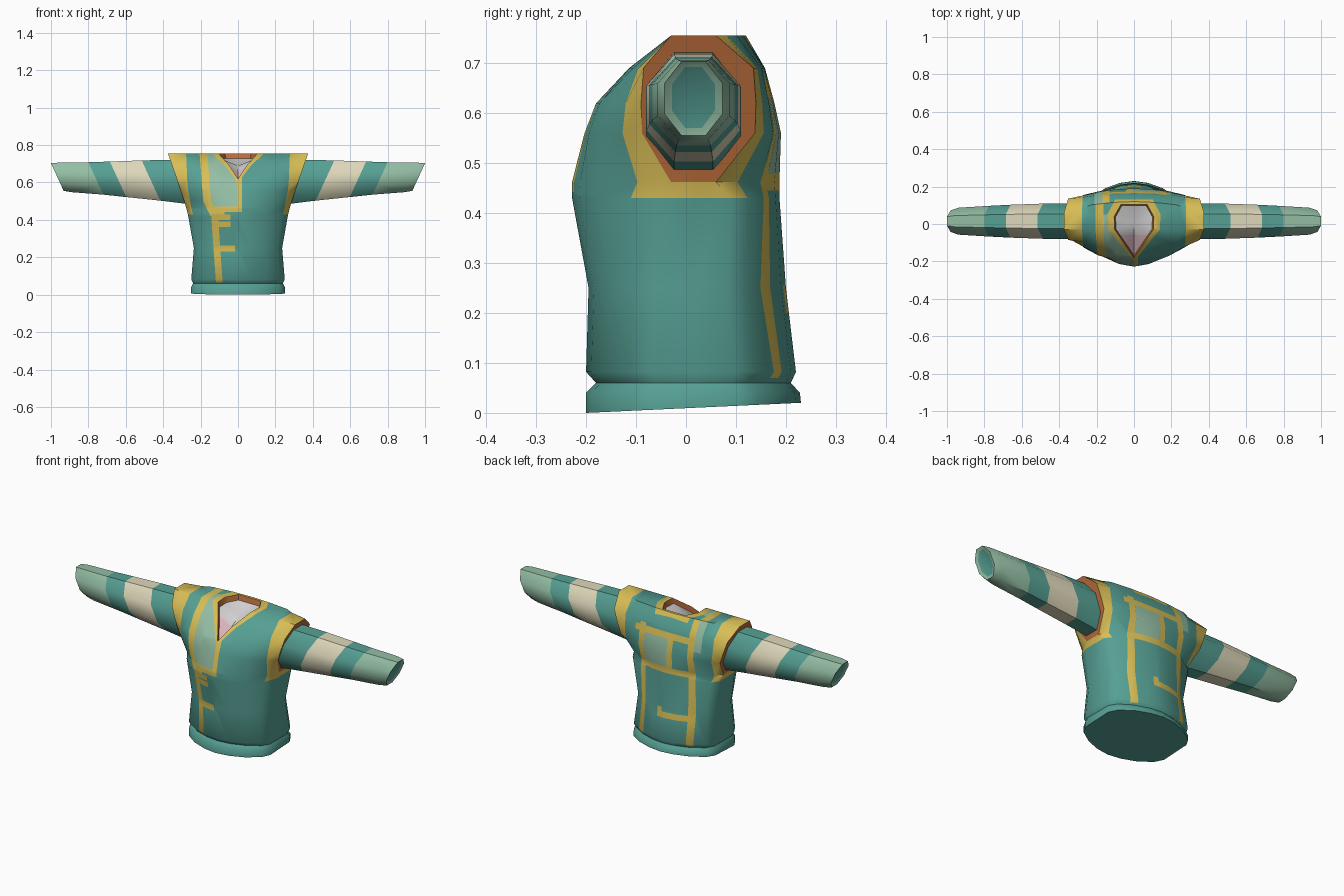
import bpy, bmesh, math
from mathutils import Vector

if "Cube" in bpy.data.objects:
    bpy.data.objects.remove(bpy.data.objects["Cube"])


def lin(c):
    c /= 255
    return c / 12.92 if c <= 0.04045 else ((c + 0.055) / 1.055) ** 2.4


COLOURS = [("teal cloth", (86, 160, 148)), ("yellow trim", (216, 190, 86)),
           ("pale green cloth", (148, 190, 164)), ("cream stripe", (222, 216, 186)),
           ("brown lining", (188, 110, 60)), ("grey inside", (214, 212, 213)),
           ("pink inside", (230, 188, 198))]
TEAL, YELLOW, GREEN, CREAM, BROWN, GREY, PINK = range(7)
MATS = []
for name, rgb in COLOURS:
    m = bpy.data.materials.new(name)
    m.diffuse_color = (*[lin(c) for c in rgb], 1)
    m.use_nodes = True
    m.node_tree.nodes["Principled BSDF"].inputs["Base Color"].default_value = m.diffuse_color
    MATS.append(m)


def finish(bm, name, angle=45):
    bmesh.ops.recalc_face_normals(bm, faces=bm.faces[:])
    me = bpy.data.meshes.new(name)
    bm.to_mesh(me)
    bm.free()
    for m in MATS:
        me.materials.append(m)
    ob = bpy.data.objects.new(name, me)
    bpy.context.collection.objects.link(ob)
    bpy.ops.object.select_all(action='DESELECT')
    ob.select_set(True)
    bpy.context.view_layer.objects.active = ob
    bpy.ops.object.shade_smooth_by_angle(angle=math.radians(angle))


def loft(bm, rings, colour):
    """Skin closed rings; colour(row, column) picks the material."""
    rows = [[bm.verts.new(p) for p in r] for r in rings]
    n = len(rows[0])
    for i in range(len(rows) - 1):
        for j in range(n):
            k = (j + 1) % n
            f = bm.faces.new((rows[i][j], rows[i][k], rows[i + 1][k], rows[i + 1][j]))
            f.material_index = colour(i, j)
    return rows


def paint(bm, poly, axes, mat, test):
    """Cut a convex outline, projected along one axis, into the faces and colour it."""
    u, v = axes
    bm.normal_update()
    area = sum(a[0] * b[1] - b[0] * a[1] for a, b in zip(poly, poly[1:] + poly[:1]))
    if area < 0:
        poly = poly[::-1]
    lo = [min(p[i] for p in poly) for i in (0, 1)]
    hi = [max(p[i] for p in poly) for i in (0, 1)]

    def near(f):
        return all(max(w.co[ax] for w in f.verts) > lo[i] and
                   min(w.co[ax] for w in f.verts) < hi[i] for i, ax in enumerate(axes))
    faces = [f for f in bm.faces if test(f) and near(f)]
    for a, b in zip(poly, poly[1:] + poly[:1]):
        if not faces:
            break
        co, no = Vector(), Vector()
        co[u], co[v] = a
        no[u], no[v] = b[1] - a[1], a[0] - b[0]
        no.normalize()
        geom = faces + list({e for f in faces for e in f.edges}) + list({w for f in faces for w in f.verts})
        res = bmesh.ops.bisect_plane(bm, geom=geom, dist=1e-5, plane_co=co, plane_no=no)
        faces = [f for f in res['geom'] if isinstance(f, bmesh.types.BMFace)
                 and (f.calc_center_median() - co).dot(no) < 0]
    for f in faces:
        f.material_index = mat
    return faces


def box(x0, x1, z0, z1):
    return [(x0, z0), (x1, z0), (x1, z1), (x0, z1)]


def slant(x0, z0, x1, z1, w):
    """Upright stripe of width w from one height to another."""
    return [(x0 - w / 2, z0), (x0 + w / 2, z0), (x1 + w / 2, z1), (x1 - w / 2, z1)]


# Torso: z, side x, side front y, side back y, front y, back y, trim edge fraction
LEVELS = [(0, .25, -.07, .10, -.20, .23, .90), (.04, .25, -.07, .10, -.20, .228, .90),
          (.06, .24, -.06, .09, -.18, .21, .90), (.082, .25, -.07, .10, -.20, .22, .90),
          (.25, .236, -.06, .08, -.195, .20, .90), (.43, .268, -.05, .09, -.228, .187, .90),
          (.462, .276, -.03, .06, -.228, .187, .90), (.56, .307, -.088, .138, -.203, .19, .87),
          (.62, .328, -.09, .14, -.18, .177, .83), (.69, .352, -.085, .135, -.115, .158, .78),
          (.755, .375, -.03, .06, -.03, .12, .74)]


def torso_ring(z, xs, ya, yb, yf, yk, f3):
    front = [(0, 0), (.3, .08), (.62, .3), (f3, .66)]
    half = [(fx * xs, yf + t * (ya - yf)) for fx, t in front]
    half += [(xs, ya), (xs, (ya + yb) / 2), (xs, yb)]
    half += [(fx * xs, yk + t * (yb - yk)) for fx, t in front[::-1]]
    pts = half + [(-x, y) for x, y in half[-2:0:-1]]
    return [(x, y, z + (.047 * (y + .2) if z == 0 else 0)) for x, y in pts]


def torso_colour(row, col):
    c = min(col, 19 - col)
    if row >= 6 and c in (4, 5):
        return BROWN
    if (row >= 6 and c in (3, 6)) or (row == 5 and 3 <= c <= 6):
        return YELLOW
    return TEAL


bm = bmesh.new()
rows = loft(bm, [torso_ring(*l) for l in LEVELS], torso_colour)
bm.faces.new(rows[0])
top = rows[-1]
for s in (1, -1):
    for i in range(3):
        bm.faces.new([top[s * k % 20] for k in (i, i + 1, 9 - i, 10 - i)])
    bm.faces.new([top[s * k % 20] for k in (3, 4, 5, 6, 7)]).material_index = YELLOW
bmesh.ops.recalc_face_normals(bm, faces=bm.faces[:])


def plain(f):
    return f.material_index not in (BROWN, GREY, PINK) and f.calc_center_median().z > .06


def on_front(f):
    return plain(f) and f.normal.y < -.05 and f.normal.z < .95


def on_back(f):
    return plain(f) and f.normal.y > .05 and f.normal.z < .95


def on_shoulder(f):
    return plain(f) and f.normal.z > .95


def on_upper(f):
    return plain(f) and f.normal.z > .05 and f.calc_center_median().z > .5


# Front: green panel, then yellow stripes and tabs
paint(bm, [(-.15, .46), (0, .46), (0, .64), (-.1, .76), (-.18, .76)], (0, 2), GREEN, on_front)
for p in (slant(-.165, .50, -.185, .76, .042), slant(-.125, .42, -.165, .50, .042),
          slant(-.10, .065, -.125, .42, .036), box(-.14, .022, .442, .472),
          box(-.004, .022, .46, .63), box(-.115, -.072, .40, .445), box(-.115, -.04, .40, .428),
          box(-.115, -.04, .362, .392), box(-.11, -.015, .23, .264)):
    paint(bm, p, (0, 2), YELLOW, on_front)

# Back: framed pockets, long stripes and hook
paint(bm, box(-.012, .135, .475, .635), (0, 2), GREEN, on_back)
paint(bm, box(-.21, -.165, .60, .76), (0, 2), GREEN, on_back)
for p in (slant(.15, .07, .155, .68, .036), slant(-.15, .07, -.15, .76, .036),
          box(-.16, .165, .445, .478), box(-.16, .20, .632, .665),
          box(-.042, -.010, .46, .65), box(-.15, .04, .20, .232), box(.012, .04, .21, .255)):
    paint(bm, p, (0, 2), YELLOW, on_back)

# Shoulder top: panel and stripes running over
paint(bm, box(-.17, -.10, -.03, .05), (0, 1), GREEN, on_shoulder)
paint(bm, box(-.206, -.164, -.03, .12), (0, 1), YELLOW, on_shoulder)

# Collar trim and neck opening
paint(bm, [(0, -.198), (.138, -.03), (.142, .05), (.10, .132),
           (-.10, .132), (-.142, .05), (-.138, -.03)], (0, 1), YELLOW, on_upper)
hole = paint(bm, [(0, -.18), (.103, -.03), (.106, .04), (.07, .105),
                  (-.07, .105), (-.106, .04), (-.103, -.03)], (0, 1), BROWN, on_upper)
bmesh.ops.delete(bm, geom=hole, context='FACES')

# Brown neck rim and filled inside
rim = [e for e in bm.edges if e.is_boundary]
new = bmesh.ops.extrude_edge_only(bm, edges=rim)['geom']
for g in new:
    if isinstance(g, bmesh.types.BMVert):
        g.co = (g.co.x * .93, g.co.y * .93, g.co.z - .028)
    elif isinstance(g, bmesh.types.BMFace):
        g.material_index = BROWN
centre = bm.verts.new((0, .01, .69))
for e in [e for e in bm.edges if e.is_boundary]:
    bm.faces.new((*e.verts, centre)).material_index = GREY
bmesh.ops.recalc_face_normals(bm, faces=bm.faces[:])
paint(bm, box(-.2, .2, -.3, -.06), (0, 1), PINK, lambda f: f.material_index == GREY)
finish(bm, "tunic_body")

# Sleeves: top x, half width in y, bottom z, top z
SLEEVE = [(.30, .095, .475, .722), (.515, .094, .503, .718), (.685, .088, .522, .712),
          (.80, .082, .535, .708), (.96, .072, .548, .706), (1.0, .058, .555, .703)]
STRIPES = [TEAL, CREAM, TEAL, GREEN, GREEN]


def sleeve_ring(side, x, ry, zb, zt):
    pts = []
    for k in range(8):
        a = math.radians(22.5 + 45 * k)
        y = .015 + ry * math.cos(a) / math.cos(math.pi / 8)
        z = (zb + zt) / 2 + (zt - zb) / 2 * math.sin(a) / math.cos(math.pi / 8)
        pts.append((side * (x - .46 * (zt - z)), y, z))
    return pts


for side, name in ((1, "left_sleeve"), (-1, "right_sleeve")):
    bm = bmesh.new()
    rows = loft(bm, [sleeve_ring(side, *s) for s in SLEEVE], lambda i, j: STRIPES[i])
    bm.faces.new(rows[0])
    cuff = bm.faces.new(rows[-1])
    cuff.material_index = GREEN
    bmesh.ops.recalc_face_normals(bm, faces=bm.faces[:])
    # Dark opening set into the cuff
    bmesh.ops.inset_region(bm, faces=[cuff], thickness=.016, depth=-.006)
    cuff.material_index = TEAL
    finish(bm, name)
